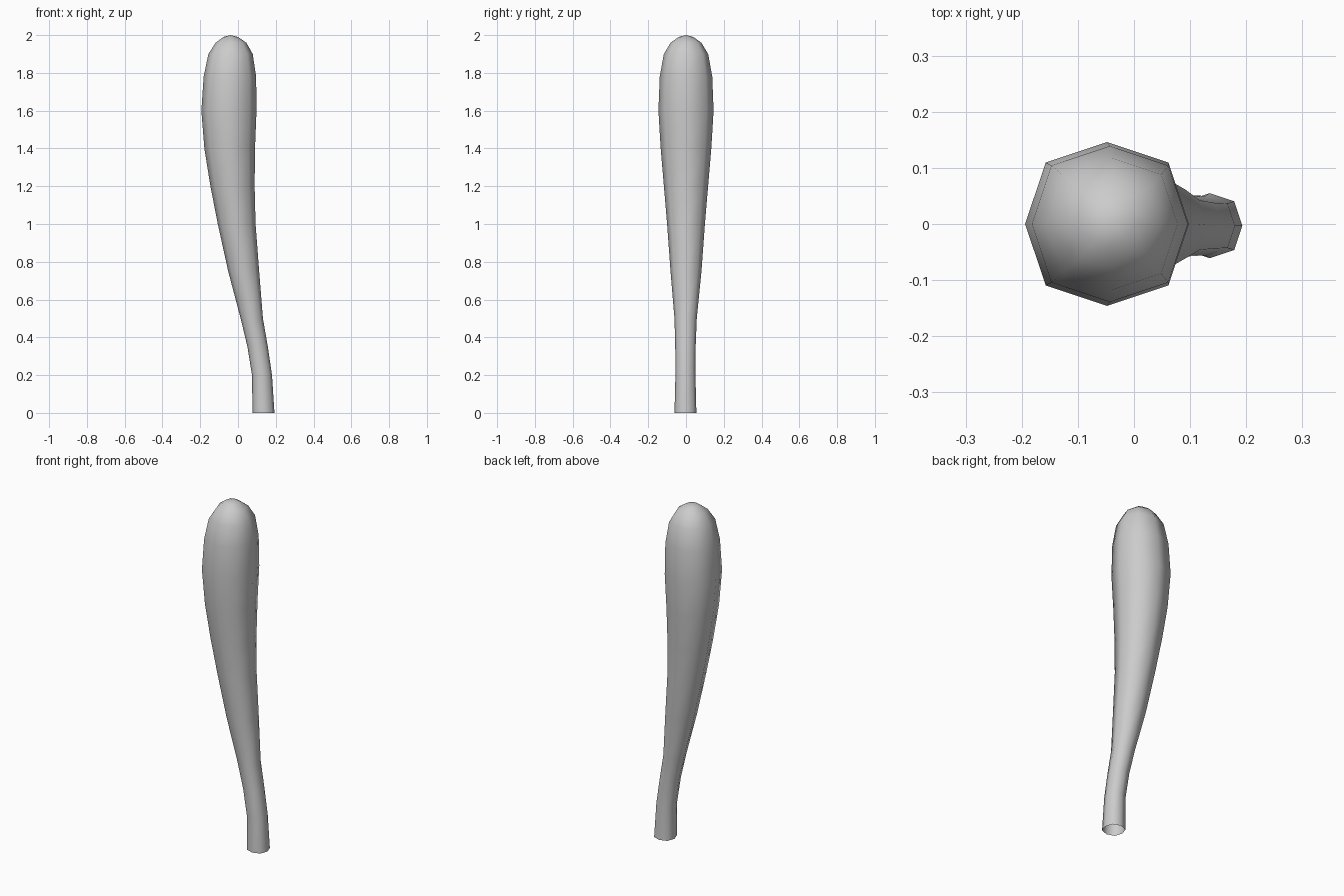
import bpy, bmesh, math

if "Cube" in bpy.data.objects:
    bpy.data.objects.remove(bpy.data.objects["Cube"])

# Side profile: height, left x, right x, y centre
PROFILE = [
    (0.00, 0.077, 0.193, -0.003), (0.20, 0.074, 0.180, -0.003),
    (0.35, 0.050, 0.158, -0.003), (0.50, 0.014, 0.132, -0.002),
    (0.75, -0.052, 0.112, 0), (1.00, -0.107, 0.093, 0),
    (1.20, -0.146, 0.088, 0), (1.40, -0.178, 0.090, 0),
    (1.60, -0.194, 0.098, 0), (1.78, -0.182, 0.096, 0),
    (1.90, -0.157, 0.078, 0), (1.96, -0.118, 0.044, 0),
    (1.99, -0.078, 0.000, 0),
]
SIDES = 8

bm = bmesh.new()
rings = []
for z, left, right, cy in PROFILE:
    cx, r = (left + right) / 2, (right - left) / 2
    ring = []
    for i in range(SIDES):
        a = i * math.tau / SIDES
        k = r * (1.06 if i % 2 else 1.0)      # slightly fuller diagonals
        ring.append(bm.verts.new((cx + k * math.cos(a), cy + k * math.sin(a), z)))
    rings.append(ring)

# Curved eight-sided body, open at the handle end
for a, b in zip(rings, rings[1:]):
    for i in range(SIDES):
        j = (i + 1) % SIDES
        bm.faces.new((a[i], a[j], b[j], b[i]))

# Rounded tip
tip = bm.verts.new((-0.04, 0, 2.0))
for i in range(SIDES):
    bm.faces.new((rings[-1][i], rings[-1][(i + 1) % SIDES], tip))

for f in bm.faces:
    f.smooth = True
mesh = bpy.data.meshes.new("club")
bm.to_mesh(mesh)
bm.free()
bpy.context.collection.objects.link(bpy.data.objects.new("club", mesh))
